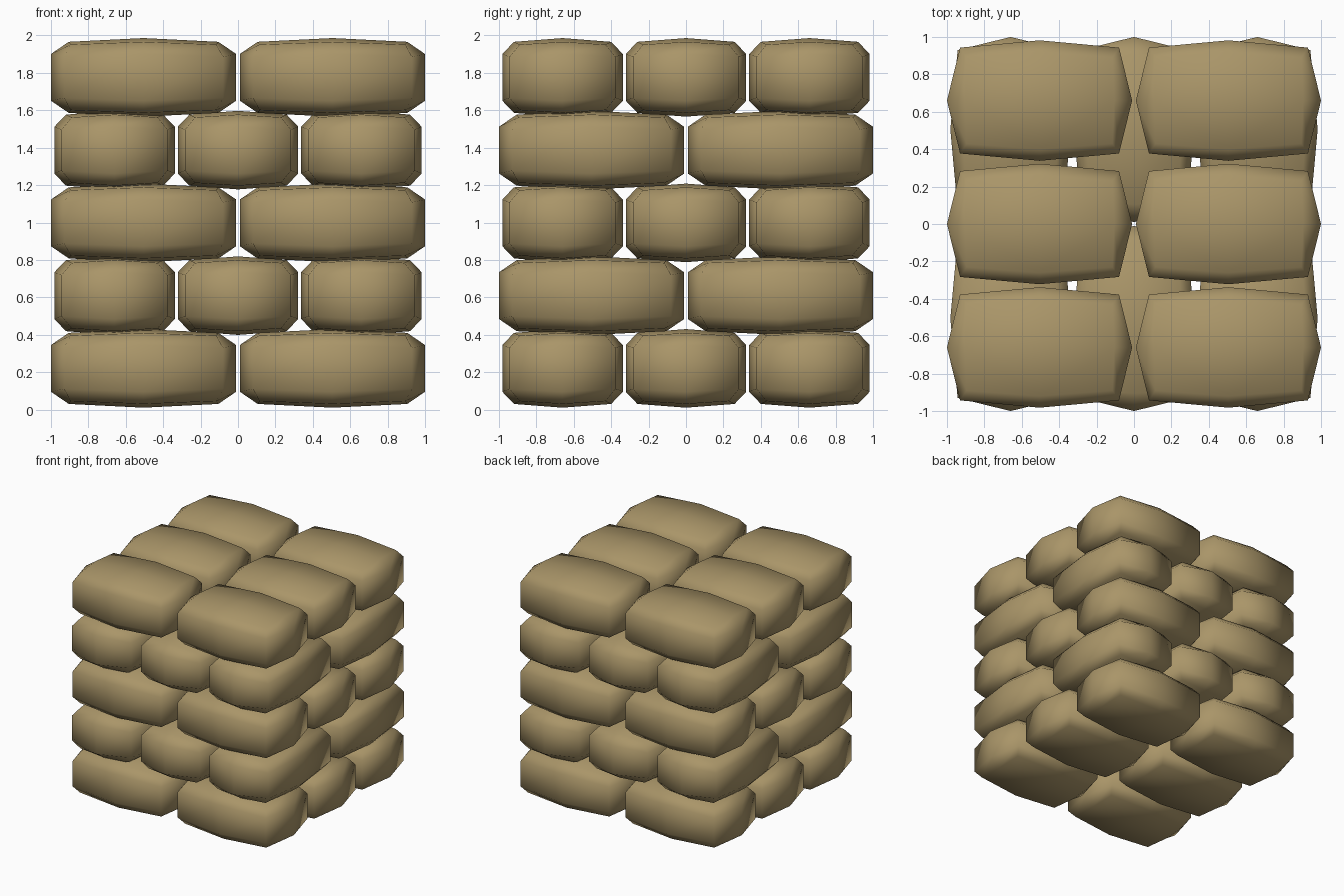
import bpy, bmesh, math

if "Cube" in bpy.data.objects:
    bpy.data.objects.remove(bpy.data.objects["Cube"])

sand = bpy.data.materials.new("sandbag tan")
sand.diffuse_color = (0.40, 0.302, 0.14, 1)
sand.use_nodes = True
sand.node_tree.nodes["Principled BSDF"].inputs["Base Color"].default_value = sand.diffuse_color


def ring(bm, corner, end, side, z_corner, z_end, z_side):
    """Eight points round the bag: end middles, corners and side middles."""
    (cx, cy), pts = corner, []
    for sx, sy in [(1, 0), (1, 1), (0, 1), (-1, 1), (-1, 0), (-1, -1), (0, -1), (1, -1)]:
        if sy == 0:
            p = (sx * end, 0, z_end)
        elif sx == 0:
            p = (0, sy * side, z_side)
        else:
            p = (sx * cx, sy * cy, z_corner)
        pts.append(bm.verts.new(p))
    return pts


def bag_mesh():
    """Plump bag along x: bevelled block with bulging middles."""
    bm = bmesh.new()
    rings = []
    for s in (-1, 1):
        flat = ring(bm, (0.39, 0.23), 0.40, 0.26, s * 0.175, s * 0.19, s * 0.19)
        belly = ring(bm, (0.425, 0.283), 0.495, 0.322, s * 0.11, s * 0.125, s * 0.125)
        centre = bm.verts.new((0, 0, s * 0.21))
        # flat face as four quads round the centre
        for i in (0, 2, 4, 6):
            bm.faces.new((flat[i], flat[i + 1], flat[(i + 2) % 8], centre))
        rings += [flat, belly] if s < 0 else [belly, flat]
    # walls between the rings
    for a, b in zip(rings, rings[1:]):
        for i in range(8):
            j = (i + 1) % 8
            bm.faces.new((a[i], a[j], b[j], b[i]))
    bmesh.ops.recalc_face_normals(bm, faces=bm.faces)
    me = bpy.data.meshes.new("sandbag")
    bm.to_mesh(me)
    bm.free()
    me.materials.append(sand)
    return me


mesh = bag_mesh()
bags = []
# five layers of six bags, each layer turned a quarter from the one below
for layer in range(5):
    turned = layer % 2
    for along in (-0.505, 0.505):
        for across in (-0.66, 0, 0.66):
            ob = bpy.data.objects.new(f"sandbag_layer_{layer + 1}", mesh.copy())
            x, y = (across, along) if turned else (along, across)
            ob.location = (x, y, 0.22 + 0.389 * layer)
            ob.rotation_euler.z = turned * math.pi / 2
            bpy.context.collection.objects.link(ob)
            bags.append(ob)

# smooth shading, keeping the upright corner seams
for ob in bags:
    ob.select_set(True)
bpy.context.view_layer.objects.active = bags[0]
bpy.ops.object.shade_smooth_by_angle(angle=math.radians(60))
